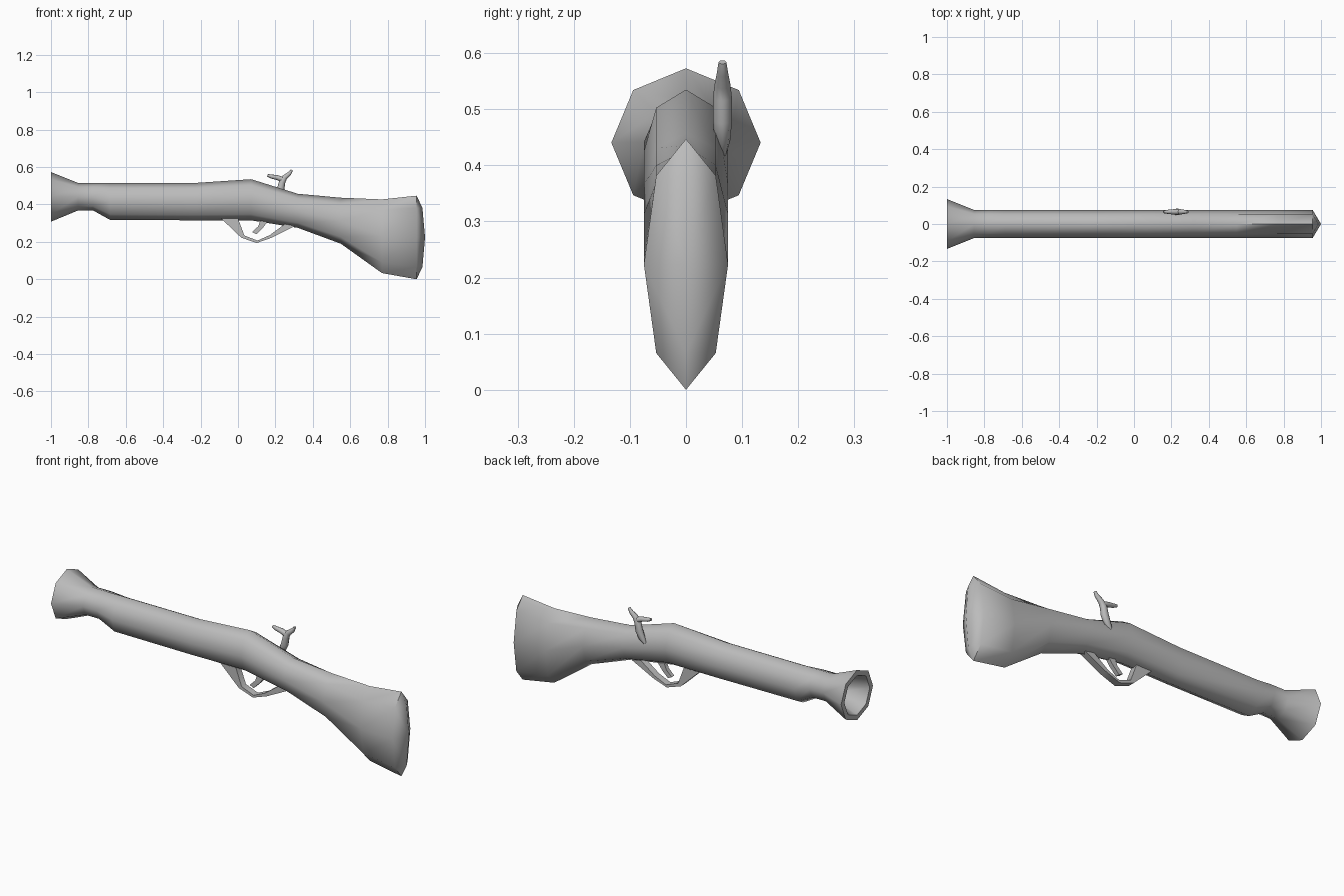
import bpy, bmesh, math
from mathutils import Vector

cube = bpy.data.objects.get("Cube")
if cube:
    bpy.data.objects.remove(cube, do_unlink=True)

grey = bpy.data.materials.new("plain_grey")
grey.use_nodes = True
colour = (0.5, 0.5, 0.5, 1)
grey.diffuse_color = colour
grey.node_tree.nodes["Principled BSDF"].inputs["Base Color"].default_value = colour


def finish(name, bm, angle):
    bmesh.ops.recalc_face_normals(bm, faces=bm.faces)
    mesh = bpy.data.meshes.new(name)
    bm.to_mesh(mesh)
    bm.free()
    mesh.materials.append(grey)
    obj = bpy.data.objects.new(name, mesh)
    bpy.context.collection.objects.link(obj)
    bpy.ops.object.select_all(action='DESELECT')
    obj.select_set(True)
    bpy.context.view_layer.objects.active = obj
    bpy.ops.object.shade_smooth_by_angle(angle=math.radians(angle))
    return obj


def bridge(bm, a, b):
    n = len(a)
    for i in range(n):
        bm.faces.new((a[i], a[(i + 1) % n], b[(i + 1) % n], b[i]))


def octagon(bm, x, top, bottom, half):
    """Upright eight-sided ring, starting at the top point."""
    mid, tall = (top + bottom) / 2, (top - bottom) / 2
    turns = [math.tau * i / 8 for i in range(8)]
    return [bm.verts.new((x, half * math.sin(t), mid + tall * math.cos(t))) for t in turns]


def limb(name, path, y):
    """Tapered eight-sided limb; path holds x, z, in-plane radius, side radius."""
    bm = bmesh.new()
    rings = []
    for i, (x, z, r, side) in enumerate(path):
        p, q = path[max(i - 1, 0)], path[min(i + 1, len(path) - 1)]
        across = Vector((p[1] - q[1], 0, q[0] - p[0])).normalized()
        ring = []
        for k in range(8):
            t = math.tau * k / 8
            co = Vector((x, y, z)) + across * r * math.cos(t)
            co.y += side * math.sin(t)
            ring.append(bm.verts.new(co))
        rings.append(ring)
    for a, b in zip(rings, rings[1:]):
        bridge(bm, a, b)
    bm.faces.new(rings[0])
    bm.faces.new(rings[-1])
    return finish(name, bm, 65)


# Barrel and stock: one continuous loft of x, top, bottom, half width
sections = [
    (-0.86, 0.49, 0.39, 0.05), (-1.0, 0.545, 0.335, 0.106),   # bore
    (-1.0, 0.573, 0.308, 0.133), (-0.855, 0.515, 0.368, 0.075),  # flared muzzle
    (-0.775, 0.515, 0.368, 0.075), (-0.685, 0.515, 0.318, 0.075),
    (-0.23, 0.515, 0.315, 0.075), (0.07, 0.535, 0.315, 0.075),
    (0.32, 0.457, 0.275, 0.075), (0.55, 0.436, 0.19, 0.075),
    (0.77, 0.427, 0.033, 0.075), (0.955, 0.447, 0.0, 0.075),
]
bm = bmesh.new()
rings = [octagon(bm, *s) for s in sections]
for a, b in zip(rings, rings[1:]):
    bridge(bm, a, b)
bm.faces.new(rings[0])

# Butt end: a rounded central ridge closing the last ring
end = rings[-1]
ridge = [bm.verts.new((x, 0, end[i].co.z)) for i, x in ((1, 0.986), (2, 1.0), (3, 0.986))]
bm.faces.new((end[0], end[1], ridge[0], end[7]))
bm.faces.new((end[4], end[5], ridge[2], end[3]))
for i in (0, 1):
    bm.faces.new((end[1 + i], end[2 + i], ridge[i + 1], ridge[i]))
    bm.faces.new((end[7 - i], ridge[i], ridge[i + 1], end[6 - i]))
finish("barrel_and_stock", bm, 65)


def plate(name, strips, half):
    """Bent band from matching outer and inner x, z points."""
    bm = bmesh.new()
    rings = []
    for (ox, oz), (ix, iz) in strips:
        rings.append([bm.verts.new(c) for c in (
            (ox, -half, oz), (ox, half, oz), (ix, half, iz), (ix, -half, iz))])
    for a, b in zip(rings, rings[1:]):
        bridge(bm, a, b)
    bm.faces.new(rings[0])
    bm.faces.new(rings[-1])
    return finish(name, bm, 50)


# Trigger guard and trigger
outer = [(-0.09, 0.325), (0.018, 0.222), (0.10, 0.194), (0.18, 0.222), (0.305, 0.285)]
inner = [(0.0, 0.325), (0.034, 0.234), (0.104, 0.207), (0.17, 0.236), (0.25, 0.295)]
plate("trigger_guard", list(zip(outer, inner)), 0.018)
plate("trigger", [((0.076, 0.252), (0.098, 0.241)), ((0.108, 0.283), (0.132, 0.274)),
                  ((0.125, 0.33), (0.175, 0.33))], 0.011)

# Hammer on the far side: curved arm with thumb spur, plus a forward jaw
limb("hammer_arm", [
    (0.288, 0.584, 0.006, 0.007), (0.275, 0.565, 0.011, 0.010), (0.25, 0.545, 0.014, 0.014),
    (0.236, 0.52, 0.017, 0.017), (0.228, 0.48, 0.02, 0.017), (0.212, 0.445, 0.018, 0.014),
    (0.192, 0.42, 0.007, 0.007)], 0.065)
limb("hammer_jaw", [
    (0.158, 0.556, 0.007, 0.007), (0.18, 0.549, 0.011, 0.011),
    (0.21, 0.544, 0.013, 0.014), (0.245, 0.53, 0.015, 0.014)], 0.065)
